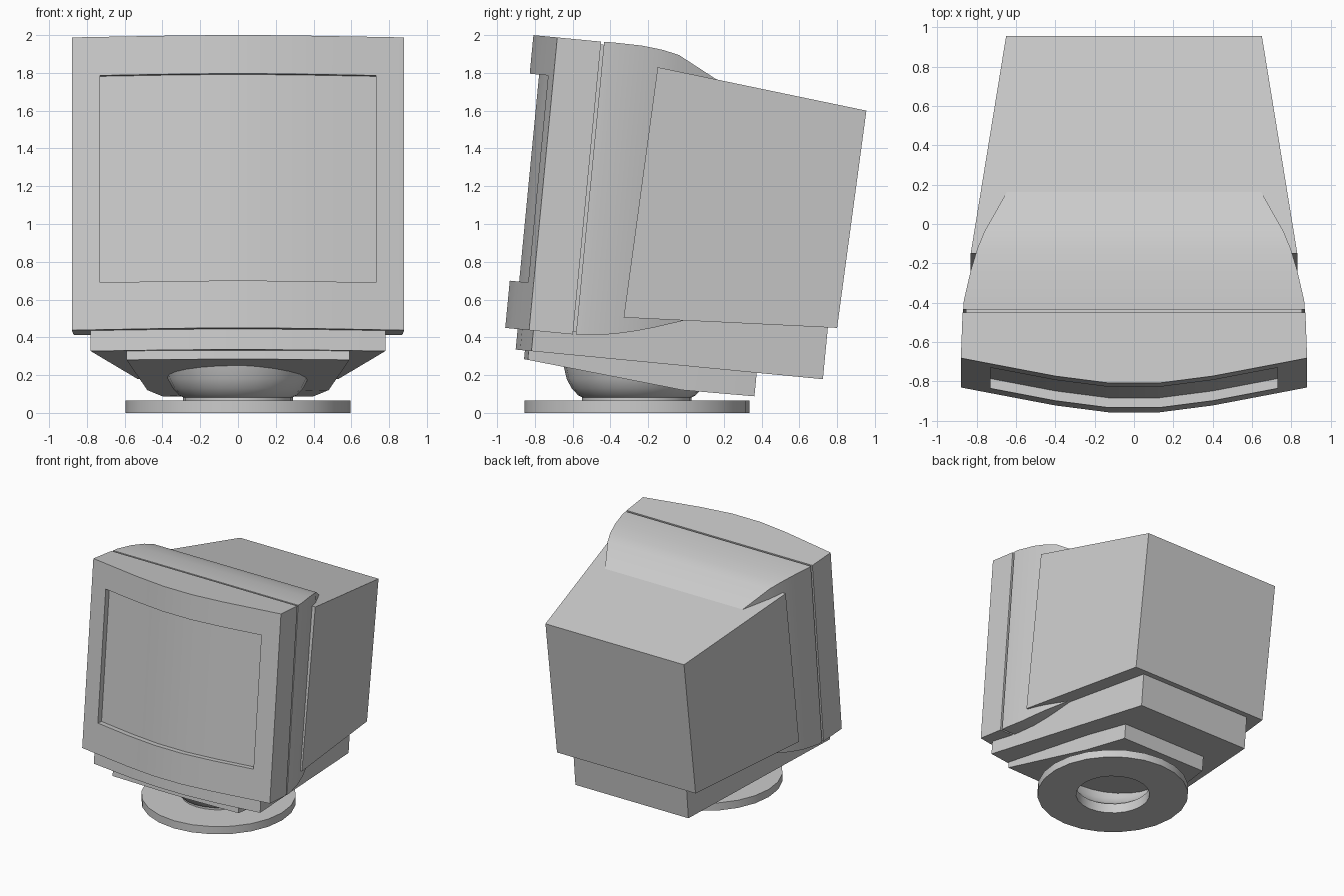
import bpy, bmesh, math
from mathutils import Vector

if "Cube" in bpy.data.objects:
    bpy.data.objects.remove(bpy.data.objects["Cube"])

TILT = math.radians(5.5)
C, S = math.cos(TILT), math.sin(TILT)
grey = bpy.data.materials.new("warm_grey_plastic")
grey.diffuse_color = (0.6, 0.6, 0.6, 1)
grey.use_nodes = True
grey.node_tree.nodes["Principled BSDF"].inputs["Base Color"].default_value = grey.diffuse_color


def tilted(x, s, t):
    """Point in the tilted head: x across, s depth behind the front, t height."""
    return Vector((x, -0.957 + s * C + t * S, 0.45 - s * S + t * C))


def finish(name, bm, angle=30):
    bmesh.ops.recalc_face_normals(bm, faces=bm.faces)
    me = bpy.data.meshes.new(name)
    bm.to_mesh(me)
    bm.free()
    me.materials.append(grey)
    ob = bpy.data.objects.new(name, me)
    bpy.context.collection.objects.link(ob)
    bpy.context.view_layer.objects.active = ob
    ob.select_set(True)
    bpy.ops.object.shade_smooth_by_angle(angle=math.radians(angle))
    ob.select_set(False)
    return ob


def loft(name, rings, closed=False, caps=True):
    """Skin consecutive rings of points; closed joins the last to the first."""
    bm = bmesh.new()
    vs = [[bm.verts.new(p) for p in r] for r in rings]
    n = len(vs[0])
    pairs = list(zip(vs, vs[1:])) + ([(vs[-1], vs[0])] if closed else [])
    for a, b in pairs:
        for i in range(n):
            j = (i + 1) % n
            bm.faces.new((a[i], a[j], b[j], b[i]))
    if caps and not closed:
        bm.faces.new(vs[0])
        bm.faces.new(vs[-1])
    return finish(name, bm)


def section(s, w, t0, t1):
    return [tilted(-w, s, t0), tilted(w, s, t0), tilted(w, s, t1), tilted(-w, s, t1)]


def lathe(name, profile, cy, closed, n=24):
    rings = []
    for k in range(n):
        a = 2 * math.pi * k / n
        rings.append([(r * math.sin(a), cy - r * math.cos(a), z) for r, z in profile])
    bm = bmesh.new()
    vs = [[bm.verts.new(p) for p in r] for r in rings]
    m = len(profile)
    for k in range(n):
        a, b = vs[k], vs[(k + 1) % n]
        for i in range(m if closed else m - 1):
            j = (i + 1) % m
            bm.faces.new((a[i], a[j], b[j], b[i]))
    return finish(name, bm)


# Front bezel: bowed front grid, recessed screen, straight sides
bm = bmesh.new()
half = [(0.13, 0.0), (0.40, 0.035), (0.73, 0.098), (0.88, 0.127)]
cols = [(-x, s) for x, s in reversed(half)] + half
rows = [0, 0.251, 1.352, 1.557]
grid = [[bm.verts.new((x, s, t)) for x, s in cols] for t in rows]
screen = []
for r in range(3):
    for c in range(7):
        f = bm.faces.new((grid[r][c], grid[r][c + 1], grid[r + 1][c + 1], grid[r + 1][c]))
        if r == 1 and 0 < c < 6:
            screen.append(f)
border = [e for e in bm.edges if e.is_boundary]
ext = bmesh.ops.extrude_edge_only(bm, edges=border)["geom"]
for v in ext:
    if isinstance(v, bmesh.types.BMVert):
        v.co.y = 0.36
        v.co.x *= 0.99
bmesh.ops.contextual_create(bm, geom=[e for e in ext if isinstance(e, bmesh.types.BMEdge)])
geo = bmesh.ops.extrude_face_region(bm, geom=screen)["geom"]
bmesh.ops.translate(bm, vec=(0, 0.05, 0), verts=[g for g in geo if isinstance(g, bmesh.types.BMVert)])
bmesh.ops.delete(bm, geom=[f for f in screen if f.is_valid], context='FACES')
for v in bm.verts:
    v.co = tilted(*v.co)
finish("bezel_with_screen", bm, 25)

# Narrow seam between bezel and rear shell
loft("seam", [section(0.35, 0.855, 0.015, 1.542), section(0.39, 0.855, 0.015, 1.542)])

# Rounded shell behind the bezel
loft("rear_shell", [section(*p) for p in (
    (0.376, 0.868, 0, 1.557), (0.42, 0.865, 0.003, 1.559), (0.573, 0.83, 0.022, 1.557),
    (0.69, 0.795, 0.05, 1.545), (0.777, 0.76, 0.075, 1.526), (1.0, 0.64, 0.15, 1.41))])

# Tapered tube housing
front, back = [(-0.33, 0.505), (-0.15, 1.83)], [(0.80, 0.45), (0.955, 1.60)]
loft("tube_housing", [
    [(-w, *p[0]), (w, *p[0]), (w, *p[1]), (-w, *p[1])]
    for w, p in ((0.83, front), (0.65, back))])


def tier(name, plan, t1):
    """Mirrored plan of (x, s, bottom t), raised to a flat top at t1."""
    full = [(-x, s, t) for x, s, t in plan] + [(x, s, t) for x, s, t in reversed(plan)]
    return loft(name, [[tilted(x, s, t) for x, s, t in full],
                       [tilted(x, s, t1) for x, s, t in full]])


# Stepped underside
tier("upper_chin", [(0.13, 0.066, -0.109), (0.40, 0.09, -0.109), (0.78, 0.15, -0.109),
                    (0.53, 1.70, -0.109)], 0.20)
bottom = [(0.59, 0.135, -0.157), (0.48, 0.967, -0.238), (0.40, 1.348, -0.234)]
tier("lower_chin", [(0.13, 0.115, -0.155)] + bottom, -0.10)

# Swivel bowl and base ring
lathe("swivel_bowl", [(0.29, 0.05), (0.29, 0.082), (0.31, 0.092), (0.345, 0.13),
                      (0.372, 0.18), (0.39, 0.26)], -0.26, False)
lathe("base_ring", [(0.29, 0), (0.595, 0), (0.595, 0.065), (0.29, 0.065)], -0.26, True)
